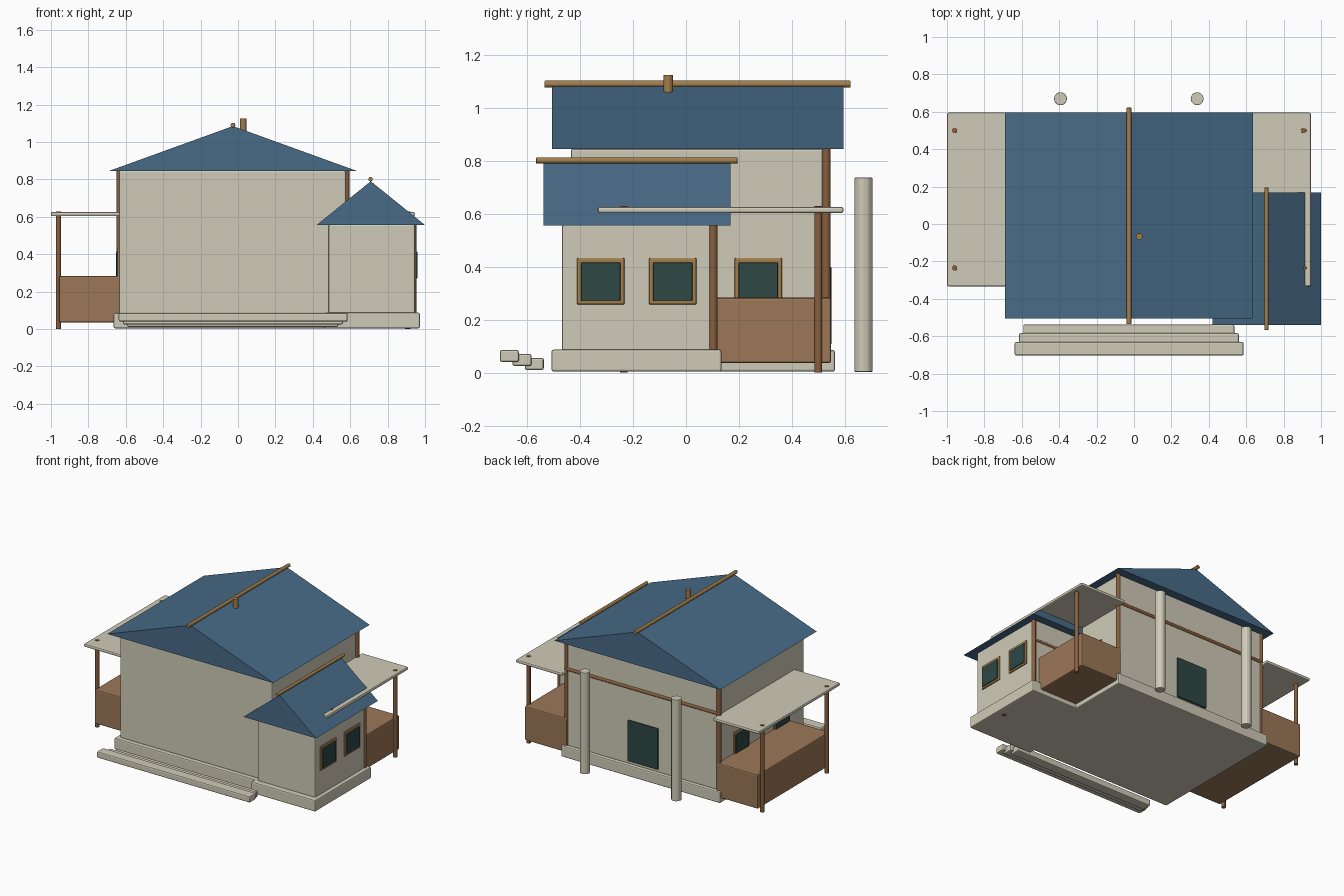
import bpy, bmesh, math
from mathutils import Matrix, Vector

cube = bpy.data.objects.get("Cube")
if cube:
    bpy.data.objects.remove(cube, do_unlink=True)


def material(name, *rgb):
    lin = [((c / 255 + 0.055) / 1.055) ** 2.4 for c in rgb] + [1.0]
    m = bpy.data.materials.new(name)
    m.use_nodes = True
    m.diffuse_color = lin
    bsdf = m.node_tree.nodes["Principled BSDF"]
    bsdf.inputs["Base Color"].default_value = lin
    bsdf.inputs["Roughness"].default_value = 0.8
    return m


plaster = material("cream_plaster", 208, 203, 184)
slate = material("blue_roof", 72, 107, 135)
timber = material("brown_timber", 136, 95, 63)
panel = material("light_brown_panel", 156, 119, 87)
gold = material("golden_wood", 164, 127, 76)
glass = material("dark_teal", 46, 71, 69)


def finish(name, bm, mat, bevel=0):
    mesh = bpy.data.meshes.new(name)
    bmesh.ops.recalc_face_normals(bm, faces=bm.faces)
    bm.to_mesh(mesh)
    bm.free()
    ob = bpy.data.objects.new(name, mesh)
    bpy.context.collection.objects.link(ob)
    mesh.materials.append(mat)
    if bevel:
        mod = ob.modifiers.new("Bevel", "BEVEL")
        mod.width = bevel
        mod.segments = 2
        mod.limit_method = "ANGLE"
    return ob


def box(name, x, y, z, mat, bevel=0.008):
    """Box given by its x, y and z ranges."""
    bm = bmesh.new()
    bmesh.ops.create_cube(bm, size=1)
    for v in bm.verts:
        v.co = [(r[0] + r[1]) / 2 + c * (r[1] - r[0]) for c, r in zip(v.co, (x, y, z))]
    return finish(name, bm, mat, bevel)


def rod(name, start, end, radius, mat, sides=10, bevel=0.002):
    """Round bar between two points."""
    a, b = Vector(start), Vector(end)
    turn = Vector((0, 0, 1)).rotation_difference(b - a).to_matrix().to_4x4()
    bm = bmesh.new()
    bmesh.ops.create_cone(bm, cap_ends=True, segments=sides, radius1=radius,
                          radius2=radius, depth=(b - a).length,
                          matrix=Matrix.Translation((a + b) / 2) @ turn)
    return finish(name, bm, mat, bevel)


def gable_roof(name, x, y, z):
    """Solid triangular prism with its ridge along y."""
    bm = bmesh.new()
    profile = [(x[0], z[0]), (x[1], z[0]), ((x[0] + x[1]) / 2, z[1])]
    face = bm.faces.new([bm.verts.new((px, y[0], pz)) for px, pz in profile])
    ext = bmesh.ops.extrude_face_region(bm, geom=[face])
    moved = [g for g in ext["geom"] if isinstance(g, bmesh.types.BMVert)]
    bmesh.ops.translate(bm, verts=moved, vec=(0, y[1] - y[0], 0))
    return finish(name, bm, slate)


def window(name, wall_x, y, side):
    """Framed window on a wall facing +x or -x."""
    def span(depth):
        return sorted((wall_x - side * 0.015, wall_x + side * depth))
    box(name + "_frame", span(0.008), (y - 0.09, y + 0.09), (0.257, 0.434), gold, 0.006)
    box(name + "_pane", span(0.014), (y - 0.075, y + 0.075), (0.27, 0.416), glass, 0.005)


# Foundations
box("main_foundation", (-0.665, 0.605), (-0.465, 0.563), (0.004, 0.085), plaster)
box("wing_foundation", (0.46, 0.972), (-0.508, 0.134), (0.004, 0.087), plaster)

# Walls
box("main_walls", (-0.637, 0.578), (-0.435, 0.537), (0.08, 0.846), plaster)
box("wing_walls", (0.485, 0.945), (-0.468, 0.113), (0.08, 0.56), plaster)

# Roofs and ridge poles
gable_roof("main_roof", (-0.69, 0.636), (-0.506, 0.595), (0.845, 1.085))
gable_roof("wing_roof", (0.42, 1.0), (-0.539, 0.168), (0.556, 0.79))
rod("main_ridge_pole", (-0.027, -0.535, 1.09), (-0.027, 0.622, 1.09), 0.013, gold)
rod("wing_ridge_pole", (0.708, -0.566, 0.801), (0.708, 0.194, 0.801), 0.012, gold)
rod("roof_vent", (0.028, -0.067, 1.055), (0.028, -0.067, 1.125), 0.018, gold)

# Corner posts and cross beams on the back walls
for tag, xs, y, top, beam_z in (("main", (-0.635, 0.58), 0.53, 0.846, 0.635),
                                ("wing", (0.49, 0.938), 0.103, 0.558, 0.41)):
    for side, x in zip(("right", "left"), xs):
        rod(f"{tag}_{side}_corner_post", (x, y, 0.08), (x, y, top), 0.016, timber)
    rod(f"{tag}_back_beam", (xs[0], y + 0.004, beam_z), (xs[1], y + 0.004, beam_z),
        0.013, timber)

# Side porches: flat canopy, panelled enclosure and two posts each
for tag, canopy, body, post_x in (("right", (-1.0, -0.632), (-0.957, -0.628), -0.96),
                                  ("left", (0.575, 0.945), (0.57, 0.905), 0.907)):
    box(tag + "_porch_canopy", canopy, (-0.333, 0.595), (0.603, 0.626), plaster)
    box(tag + "_porch_enclosure", body, (-0.27, 0.548), (0.036, 0.283), panel)
    for end, y in (("front", -0.235), ("back", 0.5)):
        rod(f"{tag}_porch_{end}_post", (post_x, y, 0), (post_x, y, 0.629), 0.015, timber)

# Front steps
for i in range(3):
    y = -0.703 + i * 0.047
    z = 0.04 - i * 0.015
    box(f"front_step_{i + 1}", (-0.638 + i * 0.023, 0.586 - i * 0.025),
        (y, y + 0.072), (z, z + 0.046), plaster)

# Windows
for i, y in enumerate((-0.322, -0.05)):
    window(f"wing_window_{i + 1}", 0.945, y, 1)
window("main_left_window", 0.578, 0.273, 1)
for i, y in enumerate((-0.18, 0.28)):
    window(f"main_right_window_{i + 1}", -0.637, y, -1)

# Back door and free-standing columns
box("back_door", (-0.157, 0.085), (0.52, 0.549), (0.105, 0.4), glass, 0.004)
for side, x in (("right", -0.393), ("left", 0.338)):
    rod(side + "_column", (x, 0.67, 0.003), (x, 0.67, 0.737), 0.035, plaster, 12, 0.004)
